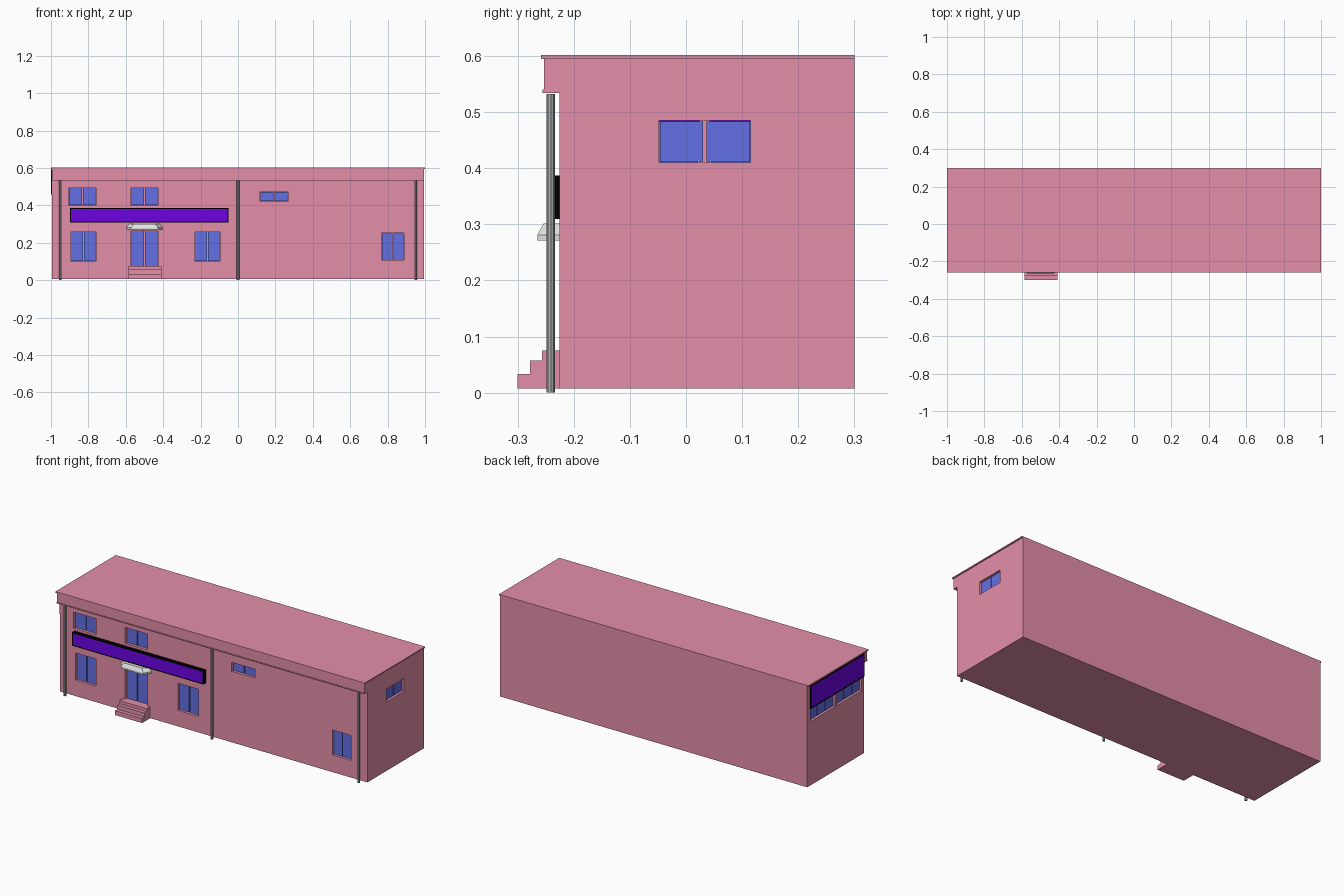
import bpy, bmesh
from mathutils import Vector

cube = bpy.data.objects.get("Cube")
if cube:
    bpy.data.objects.remove(cube, do_unlink=True)


def material(name, rgb):
    m = bpy.data.materials.new(name)
    m.use_nodes = True
    m.diffuse_color = (*rgb, 1)
    m.node_tree.nodes["Principled BSDF"].inputs["Base Color"].default_value = (*rgb, 1)
    return m


PINK = material("pink plaster", (0.78, 0.275, 0.40))
BLUE = material("blue glass", (0.125, 0.16, 0.77))
PURPLE = material("purple sign", (0.155, 0.001, 0.77))
BLACK = material("black frame", (0, 0, 0))
GREY = material("grey pipe", (0.40, 0.40, 0.40))
PALE = material("pale canopy", (0.78, 0.80, 0.78))


def boxes(name, mat, spans, taper=None):
    """One object from boxes given as (x0, x1, y0, y1, z0, z1)."""
    bm = bmesh.new()
    for x0, x1, y0, y1, z0, z1 in spans:
        verts = bmesh.ops.create_cube(bm, size=1)["verts"]
        for v in verts:
            v.co = Vector((x0 if v.co.x < 0 else x1,
                           y0 if v.co.y < 0 else y1,
                           z0 if v.co.z < 0 else z1))
    if taper:
        for v in bm.verts:
            taper(v.co)
    me = bpy.data.meshes.new(name)
    bm.to_mesh(me)
    bm.free()
    ob = bpy.data.objects.new(name, me)
    bpy.context.collection.objects.link(ob)
    if mat:
        me.materials.append(mat)
    return ob


def cut(target, cutter):
    mod = target.modifiers.new("cut", "BOOLEAN")
    mod.operation = "DIFFERENCE"
    mod.solver = "EXACT"
    mod.object = cutter
    bpy.context.view_layer.objects.active = target
    bpy.ops.object.modifier_apply(modifier=mod.name)
    bpy.data.objects.remove(cutter, do_unlink=True)


# Main measures
END, FRONT, BACK, FLOOR, EAVE, TOP = 0.994, -0.225, 0.30, 0.007, 0.595, 0.602
WALL, EDGE, GAP = 0.02, 0.002, 0.003

# Openings: front ones run along x, end ones along y
front_windows = [(-0.905, -0.759, 0.40, 0.494), (-0.572, -0.428, 0.40, 0.494),
                 (-0.894, -0.759, 0.10, 0.259), (-0.231, -0.097, 0.10, 0.259),
                 (0.117, 0.267, 0.422, 0.474), (0.768, 0.888, 0.107, 0.253)]
door = (-0.572, -0.428, 0.075, 0.264)
left_windows = [(-0.048, 0.115, 0.41, 0.485)]
right_windows = [(-0.202, 0.023, 0.38, 0.485), (0.043, 0.268, 0.38, 0.485)]


def front_span(a, b, c, d, near, far):
    return (a, b, FRONT + near, FRONT + far, c, d)


def end_span(side):
    def span(a, b, c, d, near, far):
        x = sorted((side * (END - near), side * (END - far)))
        return (*x, a, b, c, d)
    return span


# Name, openings, direction and panes per opening
groups = [("front_window_panes", front_windows, front_span, 2),
          ("door_leaves", [door], front_span, 2),
          ("left_window_panes", left_windows, end_span(1), 2),
          ("right_window_panes", right_windows, end_span(-1), 3)]

# Hollow building with the openings cut through its walls
walls = boxes("walls", PINK, [(-END, END, FRONT, BACK, FLOOR, EAVE)])
cut(walls, boxes("room_cutter", None, [(-END + WALL, END - WALL, FRONT + WALL,
                                        BACK - WALL, FLOOR + WALL, EAVE - WALL)]))
holes = [span(*o, -0.02, 2 * WALL) for _, items, span, _ in groups for o in items]
cut(walls, boxes("opening_cutter", None, holes))

# Panes set back in each opening
for name, items, span, count in groups:
    panes = []
    for a, b, c, d in items:
        step = (b - a) / count
        for i in range(count):
            p = a + i * step + (GAP if i else EDGE)
            q = a + (i + 1) * step - (GAP if i < count - 1 else EDGE)
            panes.append(span(p, q, c + EDGE, d - EDGE, 0.012, 0.018))
    boxes(name, BLUE, panes)

# Roof slab, front fascia and its lower lip
boxes("roof", PINK, [(-1, 1, -0.258, BACK, EAVE, TOP)])
boxes("fascia", PINK, [(-END, END, -0.253, FRONT, 0.535, EAVE)])
boxes("fascia_lip", PINK, [(-END, END, -0.256, FRONT, 0.534, 0.540)])

# Entrance steps
boxes("steps", PINK, [(-0.585, -0.41, y, FRONT, FLOOR, z)
                      for y, z in ((-0.30, 0.033), (-0.278, 0.057), (-0.257, 0.075))])


# Canopy over the door: a slab with angled corners and a hipped top
def hip(co):
    inward = 1 if co.x < -0.5 else -1
    if co.y < -0.24:
        co.x += inward * 0.025
    if co.z > 0.29:
        co.x += inward * 0.015
        if co.y < -0.24:
            co.y = -0.254


for part, z0, z1 in (("slab", 0.271, 0.281), ("top", 0.281, 0.301)):
    boxes("canopy_" + part, PALE, [(-0.597, -0.403, -0.265, FRONT, z0, z1)], hip)


# Signs: purple panel inside a black rim
def sign(name, a, b, c, d, span, depth, rim):
    boxes(name + "_panel", PURPLE, [span(a + rim, b - rim, c + rim, d - rim, 0.001 - depth, 0)])
    boxes(name + "_rim", BLACK, [span(*s, -depth, 0) for s in
                                 ((a, b, c, c + rim), (a, b, d - rim, d),
                                  (a, a + rim, c + rim, d - rim),
                                  (b - rim, b, c + rim, d - rim))])


sign("front_sign", -0.899, -0.05, 0.309, 0.387, front_span, 0.024, 0.005)
sign("side_sign", -0.222, 0.275, 0.457, 0.592, end_span(-1), 0.006, 0.006)

# Drain pipes down the front
for name, x in (("right", -0.95), ("middle", 0), ("left", 0.95)):
    bpy.ops.mesh.primitive_cylinder_add(vertices=8, radius=0.0075, depth=0.532,
                                        location=(x, -0.241, 0.266))
    pipe = bpy.context.object
    pipe.name = name + "_drain_pipe"
    pipe.data.materials.append(GREY)
